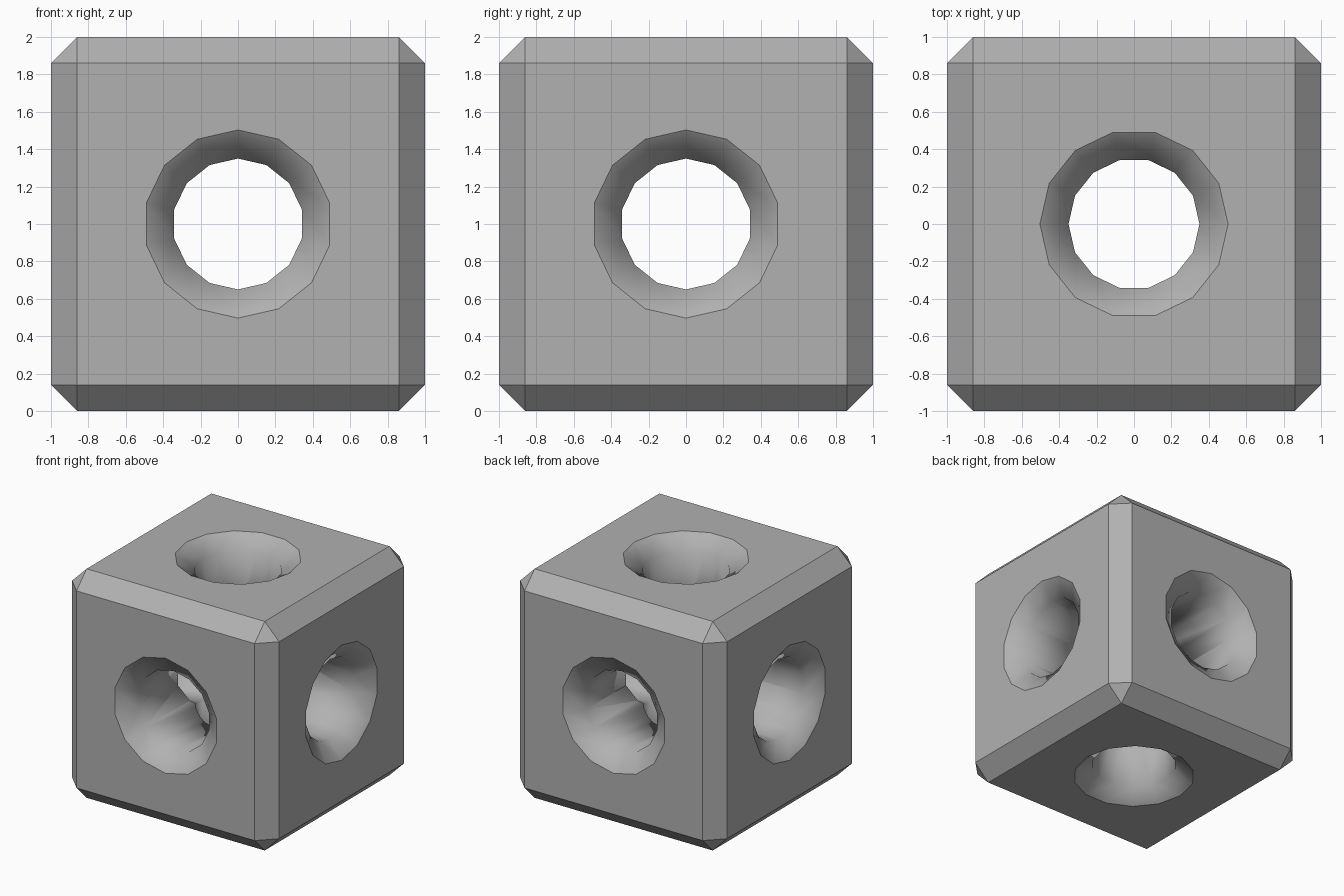
import bpy, bmesh, math
from mathutils import Matrix

if "Cube" in bpy.data.objects:
    bpy.data.objects.remove(bpy.data.objects["Cube"])

SIDES = 14          # sides of each hole
THROAT = 0.35       # hole radius
MOUTH = 0.503       # countersink radius at the face
DEPTH = 0.11        # countersink depth


def add_object(name, bm):
    bmesh.ops.recalc_face_normals(bm, faces=bm.faces)
    mesh = bpy.data.meshes.new(name)
    bm.to_mesh(mesh)
    bm.free()
    obj = bpy.data.objects.new(name, mesh)
    bpy.context.collection.objects.link(obj)
    return obj


def hole_cutter(name, rotation):
    # countersunk profile: radius and distance along the axis, mirrored about the centre
    half = [(MOUTH, 1.2), (MOUTH, 1.0), (THROAT, 1 - DEPTH)]
    profile = half + [(r, -h) for r, h in reversed(half)]
    bm = bmesh.new()
    rings = []
    for r, h in profile:
        rings.append([bm.verts.new((r * math.cos(math.tau * k / SIDES),
                                    r * math.sin(math.tau * k / SIDES), h))
                      for k in range(SIDES)])
    for a, b in zip(rings, rings[1:]):
        for k in range(SIDES):
            n = (k + 1) % SIDES
            bm.faces.new((a[k], a[n], b[n], b[k]))
    bm.faces.new(rings[0])
    bm.faces.new(rings[-1])
    bm.transform(Matrix.Translation((0, 0, 1)) @ rotation)
    cutter = add_object(name, bm)
    cutter.hide_render = True
    return cutter


# chamfered block
bm = bmesh.new()
bmesh.ops.create_cube(bm, size=2, matrix=Matrix.Translation((0, 0, 1)))
bmesh.ops.bevel(bm, geom=bm.edges[:], offset=0.14, segments=1,
                affect='EDGES', profile=0.5)
block = add_object("drilled_block", bm)

# three crossing countersunk holes
q = math.pi / 2
cutters = [
    hole_cutter("vertical_hole_cutter", Matrix.Identity(4)),
    hole_cutter("front_hole_cutter", Matrix.Rotation(q, 4, 'X') @ Matrix.Rotation(q, 4, 'Z')),
    hole_cutter("side_hole_cutter", Matrix.Rotation(q, 4, 'Y')),
]
bpy.context.view_layer.objects.active = block
block.select_set(True)
for c in cutters:
    mod = block.modifiers.new(c.name, 'BOOLEAN')
    mod.operation = 'DIFFERENCE'
    mod.solver = 'EXACT'
    mod.object = c
    bpy.ops.object.modifier_apply(modifier=mod.name)
for c in cutters:
    bpy.data.objects.remove(c)

# smooth hole walls; flat outer faces with crisp chamfers and rims
centre = Matrix.Translation((0, 0, -1))
bm = bmesh.new()
bm.from_mesh(block.data)
for f in bm.faces:
    p = centre @ f.verts[0].co
    f.smooth = any((centre @ v.co).length < 1.0 for v in f.verts)
    if max(abs(c) for c in f.normal) > 0.999:
        axis = max(range(3), key=lambda i: abs(f.normal[i]))
        if abs(p[axis]) > 0.99:
            f.smooth = False
for e in bm.edges:
    e.smooth = all(f.smooth for f in e.link_faces)
bm.to_mesh(block.data)
bm.free()

# mid-grey body
mat = bpy.data.materials.new("mid_grey")
mat.diffuse_color = (0.44, 0.44, 0.44, 1)
mat.use_nodes = True
mat.node_tree.nodes["Principled BSDF"].inputs["Base Color"].default_value = mat.diffuse_color
block.data.materials.clear()
block.data.materials.append(mat)
